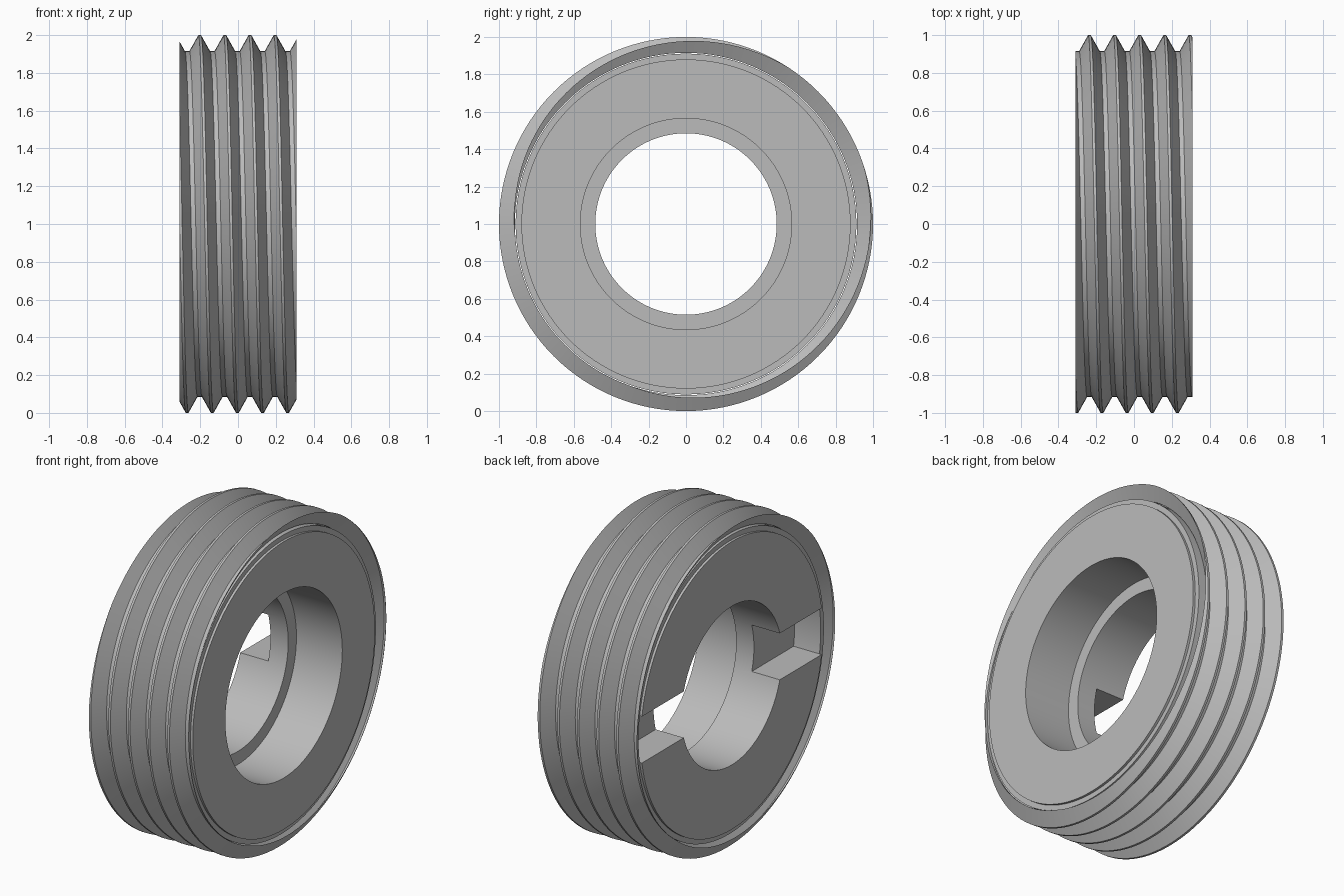
import bpy, bmesh, math

HALF = 0.31          # half width of the ring along x
PITCH = 0.133
STEPS = 128          # segments per turn
CORE_R, ROOT_R, CREST_R = 0.88, 0.915, 1.0

old = bpy.data.objects.get("Cube")
if old:
    bpy.data.objects.remove(old)

steel = bpy.data.materials.new("grey steel")
steel.use_nodes = True
grey = (0.5, 0.5, 0.5, 1)
steel.diffuse_color = grey
steel.node_tree.nodes["Principled BSDF"].inputs["Base Color"].default_value = grey


def ring_point(x, r, angle):
    return (x, r * math.cos(angle), 1 + r * math.sin(angle))


def make_object(name, bm):
    mesh = bpy.data.meshes.new(name)
    bm.to_mesh(mesh)
    bm.free()
    obj = bpy.data.objects.new(name, mesh)
    bpy.context.collection.objects.link(obj)
    mesh.materials.append(steel)
    return obj


def smooth(obj):
    bpy.ops.object.select_all(action="DESELECT")
    obj.select_set(True)
    bpy.context.view_layer.objects.active = obj
    bpy.ops.object.shade_smooth_by_angle(angle=math.radians(25))


def lathe(name, profile):
    """Turn a closed (x, radius) profile around the x axis."""
    bm = bmesh.new()
    rows = [[bm.verts.new(ring_point(x, r, math.tau * i / STEPS)) for x, r in profile]
            for i in range(STEPS)]
    n = len(profile)
    for i in range(STEPS):
        a, b = rows[i], rows[(i + 1) % STEPS]
        for j in range(n):
            k = (j + 1) % n
            bm.faces.new((a[j], b[j], b[k], a[k]))
    bmesh.ops.recalc_face_normals(bm, faces=bm.faces[:])
    return make_object(name, bm)


# Core with a stepped bore: narrow on -x, wide on +x
core = lathe("core", [(-HALF, 0.485), (-HALF, CORE_R), (HALF, CORE_R),
                      (HALF, 0.565), (0, 0.565), (0, 0.485)])

# Drive slot across the -x face
bm = bmesh.new()
bmesh.ops.create_cube(bm, size=1)
bmesh.ops.scale(bm, vec=(0.4, 2.2, 0.284), verts=bm.verts[:])
bmesh.ops.translate(bm, vec=(-0.32, 0, 1), verts=bm.verts[:])
cutter = make_object("slot_cutter", bm)
cutter.hide_render = True
cutter.hide_set(True)
cut = core.modifiers.new("slot", "BOOLEAN")
cut.operation = "DIFFERENCE"
cut.solver = "EXACT"
cut.object = cutter
bpy.context.view_layer.objects.active = core
core.select_set(True)
bpy.ops.object.modifier_apply(modifier=cut.name)
bpy.data.objects.remove(cutter)
smooth(core)

# Sleeve under the thread, slightly set back from the end faces
edge = HALF - 0.015
smooth(lathe("thread_root_sleeve", [(-edge, CORE_R), (-edge, ROOT_R - 0.004),
                                    (edge, ROOT_R - 0.004), (edge, CORE_R)]))

# Helical thread skin, trimmed flat at both ends
section = [(-PITCH / 2 + 0.012, ROOT_R), (-0.007, CREST_R),
           (0.007, CREST_R), (PITCH / 2 - 0.012, ROOT_R)]
bm = bmesh.new()
rows = []
for i in range(-4 * STEPS, 4 * STEPS + 1):
    angle = math.tau * i / STEPS
    shift = 0.03 + PITCH * i / STEPS
    rows.append([bm.verts.new(ring_point(shift + x, r, angle)) for x, r in section])
for i in range(len(rows) - 1):
    a, b = rows[i], rows[i + 1]
    for j in range(3):
        bm.faces.new((a[j], b[j], b[j + 1], a[j + 1]))
    if i + 1 + STEPS < len(rows):
        c, d = rows[i + STEPS], rows[i + 1 + STEPS]
        bm.faces.new((a[3], b[3], d[0], c[0]))
for side in (-1, 1):
    bmesh.ops.bisect_plane(bm, geom=bm.verts[:] + bm.edges[:] + bm.faces[:],
                           plane_co=(side * HALF, 0, 0), plane_no=(side, 0, 0),
                           clear_outer=True)
smooth(make_object("helical_thread", bm))
